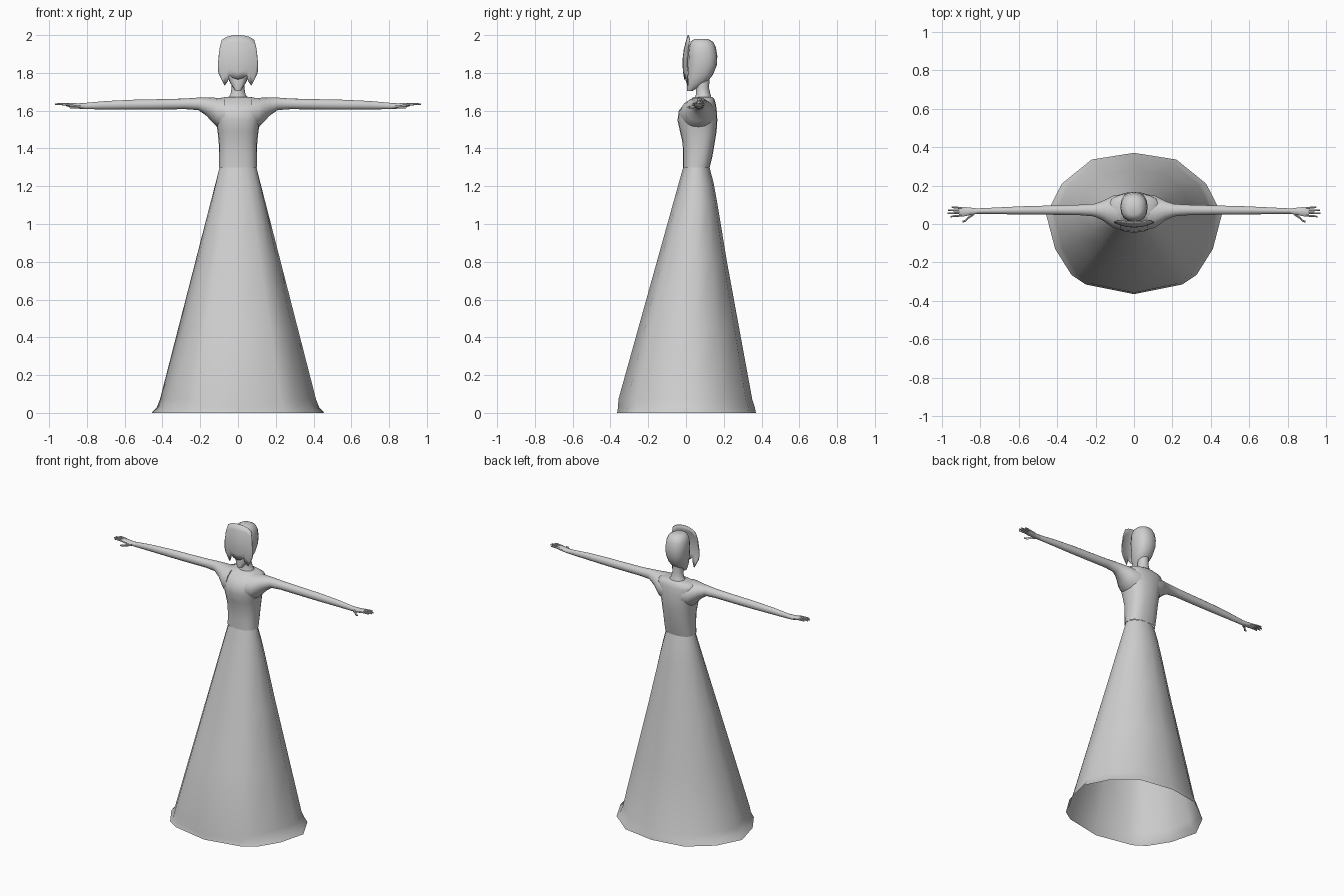
import bpy, bmesh, math
from mathutils import Vector

if "Cube" in bpy.data.objects:
    bpy.data.objects.remove(bpy.data.objects["Cube"])

grey = bpy.data.materials.new("plain_grey")
grey.diffuse_color = (0.62, 0.62, 0.62, 1)
grey.use_nodes = True
grey.node_tree.nodes["Principled BSDF"].inputs["Base Color"].default_value = grey.diffuse_color


def finish(name, bm, angle=50):
    bmesh.ops.recalc_face_normals(bm, faces=bm.faces)
    me = bpy.data.meshes.new(name)
    bm.to_mesh(me)
    bm.free()
    ob = bpy.data.objects.new(name, me)
    bpy.context.collection.objects.link(ob)
    me.materials.append(grey)
    bpy.ops.object.select_all(action='DESELECT')
    ob.select_set(True)
    bpy.context.view_layer.objects.active = ob
    bpy.ops.object.shade_smooth_by_angle(angle=math.radians(angle))
    return ob


def loft(name, rings, cap_start=True, cap_end=True, angle=50):
    bm = bmesh.new()
    vs = [[bm.verts.new(p) for p in r] for r in rings]
    n = len(rings[0])
    for a, b in zip(vs, vs[1:]):
        for i in range(n):
            j = (i + 1) % n
            bm.faces.new((a[i], a[j], b[j], b[i]))
    if cap_start:
        bm.faces.new(vs[0])
    if cap_end:
        bm.faces.new(vs[-1])
    return finish(name, bm, angle)


def oval(n, power=1.0):
    """Unit ring starting at the front; power below 1 makes it squarer."""
    out = []
    for i in range(n):
        a = 2 * math.pi * i / n
        s, c = math.sin(a), -math.cos(a)
        out.append((math.copysign(abs(s) ** power, s), math.copysign(abs(c) ** power, c)))
    return out


def level(z, rx, y0, y1, n, power=1.0):
    """Horizontal ring from half width and front / back limits."""
    return [(u * rx, (y0 + y1) / 2 + v * (y1 - y0) / 2, z) for u, v in oval(n, power)]


def tube(name, path, n=6):
    """Tube along +-x; path rows are x, y, z, half depth, half height."""
    return loft(name, [[(x, y + u * ry, z + v * rz) for u, v in oval(n)]
                       for x, y, z, ry, rz in path])


# Skirt: irregular hem with a short flare, open underneath
half = [(0, -.365), (.25, -.315), (.325, -.265), (.41, -.13),
        (.457, .05), (.375, .21), (.22, .335), (0, .37)]
hem = half + [(-x, y) for x, y in half[-2:0:-1]]
rings = [[(x, y, 0) for x, y in hem],
         [(x * .94, y * .985, .03) for x, y in hem],
         [(x * .905, y * .965 - .006, .07) for x, y in hem]]
waist = level(1.3, .1, -.015, .125, 14)
for t in (.3, .6, .85, .93):
    rings.append([tuple(Vector(a).lerp(Vector(b), t) + Vector((0, .006 if b[1] > .06 and t > .8 else 0, 0)))
                  for a, b in zip(rings[2], waist)])
rings.append(waist)
loft("skirt", rings, False, False, 60)

# Bodice: waist, bust and shoulder yoke
bodice = [(1.3, .1, -.015, .125), (1.36, .1, -.015, .14), (1.43, .102, -.018, .152),
          (1.49, .108, -.032, .162), (1.55, .118, -.045, .166), (1.6, .132, -.038, .163),
          (1.635, .14, -.01, .158), (1.66, .125, .025, .15), (1.672, .07, .04, .14)]
loft("bodice", [level(z, rx, a, b, 20, .8) for z, rx, a, b in bodice], False, True, 60)

# Neck and head
neck = [(1.66, .06, .045, .138), (1.685, .04, .052, .13), (1.72, .034, .052, .122), (1.78, .036, .05, .125)]
loft("neck", [level(z, rx, a, b, 12) for z, rx, a, b in neck])
head = [(1.705, .014, .006, .035), (1.725, .028, .004, .07), (1.755, .046, .006, .115),
        (1.79, .058, .008, .143), (1.84, .068, .01, .163), (1.89, .071, .012, .166),
        (1.935, .067, .016, .158), (1.965, .055, .025, .143), (1.98, .03, .045, .115)]
loft("head", [level(z, rx, a, b, 16, .85) for z, rx, a, b in head])

# Hair: thin curved sheet over the face, with a lock on each side
bm = bmesh.new()
top = [(0, 2.0), (.03, 1.998), (.06, 1.99), (.085, 1.975), (.097, 1.93), (.104, 1.86)]
low = [(0, 1.765), (.03, 1.775), (.045, 1.79), (.055, 1.755), (.07, 1.733), (.093, 1.78)]
for s in (1, -1):
    cols = []
    for (xt, zt), (xb, zb) in zip(top, low):
        col = []
        for k in range(7):
            t = k / 6
            x = xt + (xb - xt) * t + .012 * math.sin(math.pi * t) * (xt / .1)
            x = min(x, .104)
            z = zt + (zb - zt) * t
            y = -.016 + 2.2 * x * x + .028 * abs((z - 1.85) / .15) ** 2
            col.append(bm.verts.new((s * x, min(y, .022), z)))
        cols.append(col)
    for a, b in zip(cols, cols[1:]):
        for k in range(6):
            bm.faces.new((a[k], a[k + 1], b[k + 1], b[k]))
bmesh.ops.remove_doubles(bm, verts=bm.verts, dist=.0005)
hair = finish("hair", bm, 60)
sol = hair.modifiers.new("thickness", 'SOLIDIFY')
sol.thickness = .005
sol.offset = 0

# Arms with shoulders, hands, fingers and thumbs
arm = [(.07, .062, 1.585, .094, .083), (.11, .064, 1.59, .085, .078), (.14, .067, 1.607, .066, .062),
       (.17, .07, 1.622, .048, .047), (.21, .072, 1.636, .033, .033), (.28, .073, 1.636, .028, .028),
       (.45, .072, 1.633, .024, .027), (.55, .071, 1.632, .023, .026), (.7, .069, 1.629, .018, .022),
       (.82, .067, 1.624, .014, .016)]
palm = [(.81, .067, 1.624, .014, .016), (.85, .066, 1.625, .02, .014),
        (.885, .064, 1.629, .026, .012), (.91, .064, 1.632, .025, .008)]
thumb = [(.835, .05, 1.623, .008, .009), (.862, .033, 1.619, .008, .008),
         (.876, .017, 1.618, .007, .007), (.892, .012, 1.618, .005, .005)]
for s, side in ((1, "left"), (-1, "right")):
    def flip(path):
        return [(s * p[0],) + tuple(p[1:]) for p in path]
    tube(side + "_arm", flip(arm), 14)
    tube(side + "_hand", flip(palm), 10)
    tube(side + "_thumb", flip(thumb))
    for i, tip in enumerate((.955, .97, .968, .95)):
        y0, y1 = .044 + .013 * i, .038 + .017 * i
        tube(f"{side}_finger_{i + 1}", flip([(.895, y0, 1.632, .006, .007),
                                             (.935, (y0 + y1) / 2, 1.635, .006, .006),
                                             (tip, y1, 1.634, .004, .004)]))
